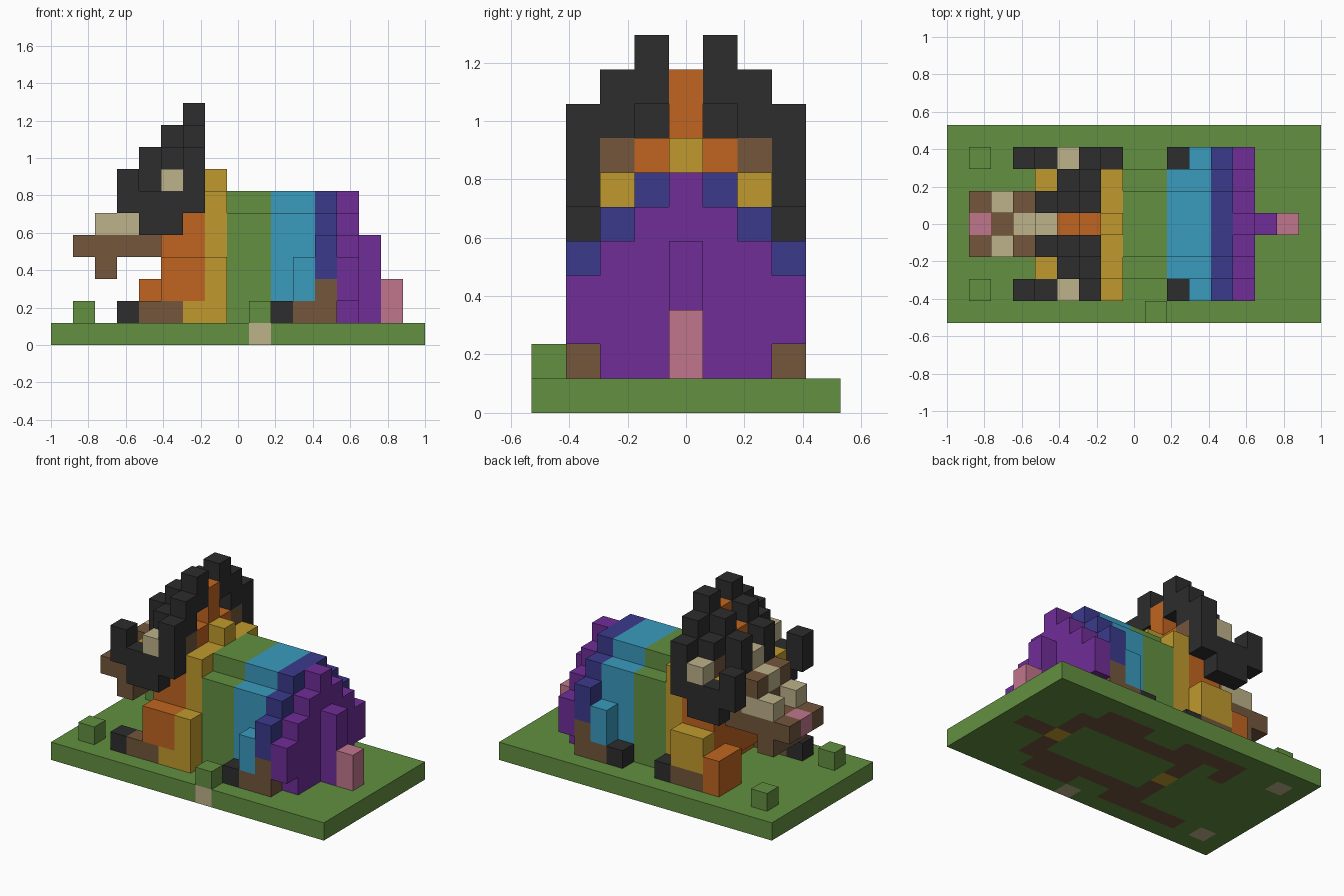
import bpy, bmesh
from mathutils import Vector

cube = bpy.data.objects.get("Cube")
if cube:
    bpy.data.objects.remove(cube, do_unlink=True)

HEX = {"grass_green": "629040", "sand": "BDB28A", "brown": "73563C", "black": "2D2D2D",
       "orange": "C06520", "yellow": "C09A2E", "sky_blue": "3A9BBE", "indigo": "3B3A8C",
       "purple": "702D98", "pink": "C0768C"}
NAMES = list(HEX)


def linear(pair):
    c = int(pair, 16) / 255
    return c / 12.92 if c < 0.04045 else ((c + 0.055) / 1.055) ** 2.4


def material(name):
    h = HEX[name]
    col = [linear(h[n:n + 2]) for n in (0, 2, 4)] + [1.0]
    m = bpy.data.materials.new(name)
    m.use_nodes = True
    m.diffuse_color = col
    bsdf = next(n for n in m.node_tree.nodes if n.type == "BSDF_PRINCIPLED")
    bsdf.inputs["Base Color"].default_value = col
    bsdf.inputs["Roughness"].default_value = 0.9
    return m


MATS = [material(n) for n in NAMES]
NX, NY = 17, 9
CELL = 2 / NX
cells = {}  # grid cell -> (part, colour)


def span(r):
    return range(r[0], r[1] + 1) if isinstance(r, tuple) else range(r, r + 1)


def block(part, color, xs, ys, zs, mirror=False):
    """Fill a box of cells; mirror repeats it on the other side."""
    for i in span(xs):
        for j in span(ys):
            for k in span(zs):
                cells[i, j, k] = (part, color)
                if mirror:
                    cells[i, NY - 1 - j, k] = (part, color)


# Barrel of the body: coloured bands narrowing towards the back ridge
for color, xs in (("yellow", 7), ("grass_green", (8, 9)), ("sky_blue", (10, 11)), ("indigo", 12)):
    block("body", color, xs, (2, 6), (2, 5))
    block("body", color, xs, 2, 1, True)
    block("body", color, xs, (3, 5), 6)
block("body", "yellow", 7, (2, 6), 6)
block("body", "yellow", 7, 4, 7)

# Rump
block("rump", "purple", 13, (2, 6), (1, 4))
block("rump", "purple", 13, (3, 5), 5)
block("rump", "purple", 13, 4, 6)
block("rump", "purple", 13, 1, (2, 3), True)

# Tail
block("tail", "purple", 14, 4, (1, 4))
block("tail", "pink", 15, 4, (1, 2))

# Hind legs
block("hind_legs", "black", 10, 1, 1, True)
block("hind_legs", "brown", (11, 12), 1, 1, True)
block("hind_legs", "brown", 12, 1, 2, True)
block("hind_legs", "indigo", 12, 1, (3, 4), True)
block("hind_legs", "sky_blue", 11, 1, (2, 3), True)

# Chest and neck
block("chest", "orange", 6, (2, 6), (1, 6))
block("chest", "orange", 5, (2, 6), (2, 4))
block("chest", "brown", 6, 2, 7, True)
block("chest", "orange", 6, (3, 5), 7)

# Right front leg, stepping forward
block("right_front_leg", "black", 3, 1, 1)
block("right_front_leg", "brown", (4, 5), 1, 1)
block("right_front_leg", "yellow", 6, 1, 1)
block("right_front_leg", "orange", (5, 6), 1, (2, 3))
block("right_front_leg", "yellow", 7, 1, (1, 3))

# Left front leg, stepping back
block("left_front_leg", "black", 7, 7, 1)
block("left_front_leg", "brown", (5, 6), 7, 1)
block("left_front_leg", "yellow", (5, 6), 7, (2, 3))
block("left_front_leg", "orange", 4, (6, 7), (1, 2))

# Head and muzzle
block("head", "brown", 5, (2, 6), (5, 7))
block("head", "brown", 4, (3, 5), (4, 6))
block("head", "brown", (1, 3), (3, 5), 4)
block("head", "brown", 2, (3, 5), 3)
block("head", "brown", 3, (3, 5), (5, 6))
block("head", "sand", (2, 3), 3, 5, True)
block("head", "sand", 3, 4, 6)
block("head", "sand", 4, 4, 7)
block("head", "pink", 1, 4, 4)
block("head", "yellow", 4, 2, 6, True)

# Mane: orange crest between two stepped black sides
block("mane", "black", 4, 3, (7, 8), True)
block("mane", "black", 5, 3, (8, 9), True)
block("mane", "black", 6, 3, (9, 10), True)
block("mane", "black", 5, 2, 8, True)
block("mane", "black", 6, 2, (8, 9), True)
block("mane", "orange", 5, 4, 8)
block("mane", "orange", 6, 4, (8, 9))

# Curled horns
block("horns", "black", 3, 1, (6, 7), True)
block("horns", "black", (4, 5), 1, (5, 6), True)
block("horns", "black", 6, 1, (6, 8), True)
block("horns", "sand", 5, 1, 7, True)

# Ground slab, with soil under whatever stands on it
shrubs = [(9, 0), (1, 1), (1, 7)]
for i in range(NX):
    for j in range(NY):
        color = "brown" if (i, j, 1) in cells else "grass_green"
        if j == 4 and i in (6, 13):
            color = "yellow"
        if (i, j) in shrubs:
            color = "sand"
        block("ground", color, i, j, 0)
for i, j in shrubs:
    block("shrubs", "grass_green", i, j, 1)

# One mesh per part, keeping only the exposed cell sides
SIDES = [Vector(v) * s for v in ((1, 0, 0), (0, 1, 0), (0, 0, 1)) for s in (1, -1)]


def corner(c):
    return Vector((c[0] - NX / 2, c[1] - NY / 2, c[2])) * CELL


def build(part):
    bm = bmesh.new()
    for cell, (owner, color) in cells.items():
        if owner != part:
            continue
        mid = Vector(cell) + Vector((0.5, 0.5, 0.5))
        for d in SIDES:
            if tuple(int(a + b) for a, b in zip(cell, d)) in cells:
                continue
            u = Vector((d.y, d.z, d.x))
            v = d.cross(u)
            ring = [mid + (d + u * a + v * b) / 2 for a, b in ((-1, -1), (1, -1), (1, 1), (-1, 1))]
            face = bm.faces.new([bm.verts.new(corner(p)) for p in ring])
            face.material_index = NAMES.index(color)
    bmesh.ops.remove_doubles(bm, verts=bm.verts, dist=0.001)
    bmesh.ops.dissolve_limit(bm, angle_limit=0.01, verts=bm.verts, edges=bm.edges,
                             delimit={"MATERIAL"})
    mesh = bpy.data.meshes.new(part)
    for m in MATS:
        mesh.materials.append(m)
    bm.to_mesh(mesh)
    bm.free()
    bpy.context.collection.objects.link(bpy.data.objects.new(part, mesh))


for part in sorted({owner for owner, _ in cells.values()}):
    build(part)
